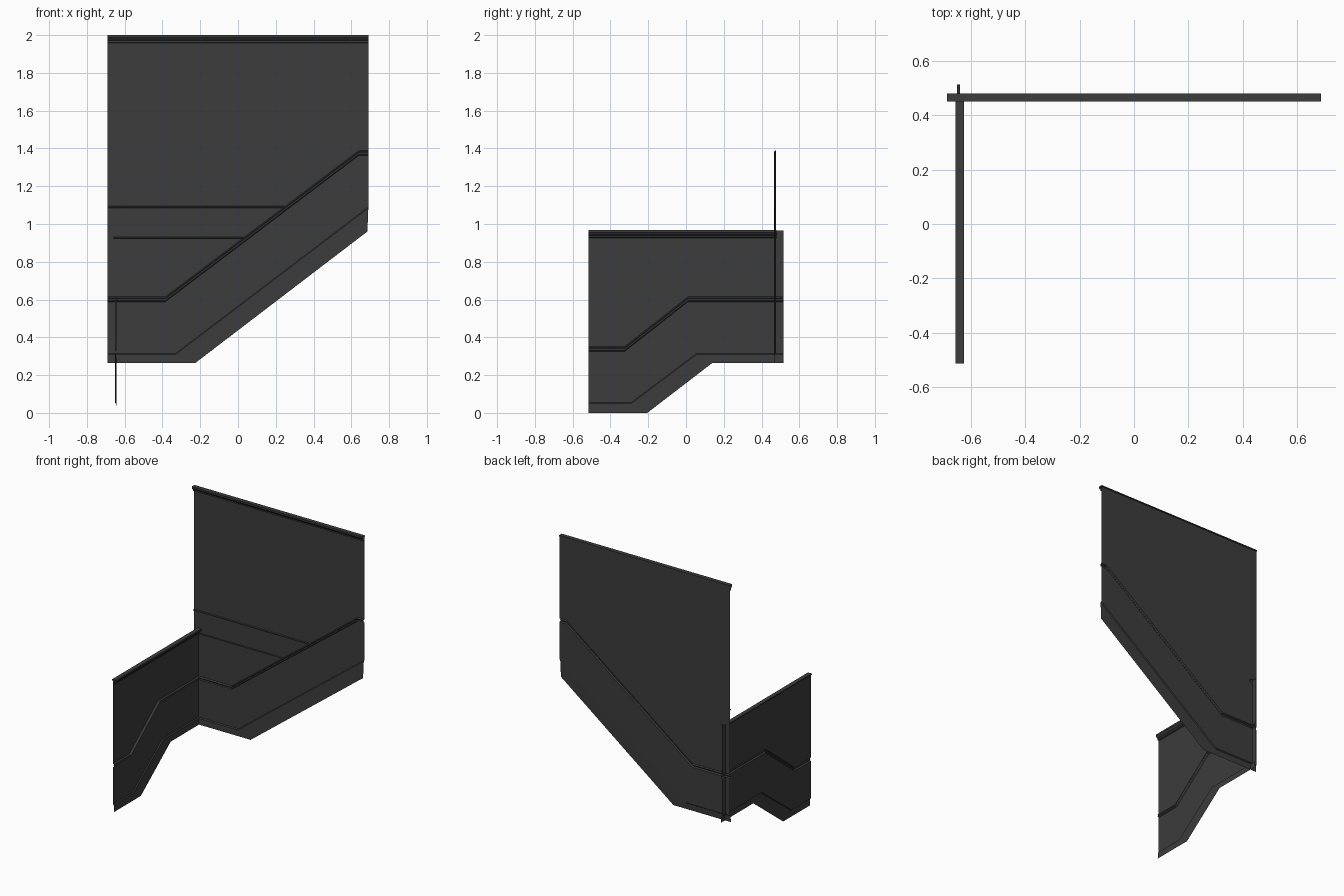
import bpy, bmesh

cube = bpy.data.objects.get("Cube")
if cube:
    bpy.data.objects.remove(cube, do_unlink=True)

paint = bpy.data.materials.new("charcoal paint")
paint.use_nodes = True
GREY = (0.045, 0.045, 0.045, 1)
paint.diffuse_color = GREY
paint.node_tree.nodes["Principled BSDF"].inputs["Base Color"].default_value = GREY


def on_back(u, depth, z):
    return (u, 0.476 - depth, z)


def on_side(u, depth, z):
    return (-0.652 + depth, u, z)


def sheet(name, place, rows):
    """Bridge rows of (depth, outline) from bottom to top into one thin sheet."""
    bm = bmesh.new()
    lines = [[bm.verts.new(place(u, d, z)) for u, z in line] for d, line in rows]
    for low, high in zip(lines, lines[1:]):
        for i in range(len(low) - 1):
            bm.faces.new((low[i], low[i + 1], high[i + 1], high[i]))
    mesh = bpy.data.meshes.new(name)
    bm.to_mesh(mesh)
    bm.free()
    mesh.materials.append(paint)
    obj = bpy.data.objects.new(name, mesh)
    bpy.context.collection.objects.link(obj)
    return obj


def raised(line, amount):
    return [(u, z + amount) for u, z in line]


def panelling(name, place, bottom, skirt, rail, top):
    """Skirting, dado, raised rail bead and upper wall."""
    crest = [(u, top) for u, z in rail]
    sheet(name, place, [
        (0.009, bottom), (0.007, raised(skirt, -0.006)), (0, skirt),
        (0, raised(rail, -0.027)), (0.01, raised(rail, -0.021)),
        (0.006, raised(rail, -0.013)), (0.01, raised(rail, -0.006)),
        (0, rail), (0, crest)])


def moulding(name, place, start, end, profile):
    sheet(name, place, [(d, [(start, z), (end, z)]) for d, z in profile])


def crown(name, place, start, end, top):
    moulding(name, place, start, end, [
        (0, top - 0.042), (0.009, top - 0.038), (0.009, top - 0.028),
        (0.018, top - 0.022), (0.025, top - 0.012), (0.025, top),
        (-0.006, top), (-0.006, top - 0.008), (0, top - 0.008)])


# Back wall beside the upper flight
panelling("back_wall", on_back,
          [(-0.69, 0.265), (-0.225, 0.265), (0.64, 0.926), (0.685, 0.96)],
          [(-0.69, 0.315), (-0.33, 0.315), (0.64, 1.052), (0.69, 1.09)],
          [(-0.69, 0.615), (-0.385, 0.615), (0.64, 1.39), (0.69, 1.39)], 1.995)
crown("back_crown", on_back, -0.69, 0.69, 2.0)

# Side wall beside the lower flight
panelling("side_wall", on_side,
          [(-0.515, 0), (-0.205, 0), (0.14, 0.265), (0.515, 0.265)],
          [(-0.515, 0.055), (-0.29, 0.055), (0.055, 0.315), (0.515, 0.315)],
          [(-0.515, 0.352), (-0.325, 0.352), (0.01, 0.615), (0.515, 0.615)], 0.965)
crown("side_crown", on_side, -0.515, 0.48, 0.968)

# Slim horizontal beads above the landing
for name, start, end, z, h in (("upper_bead", -0.69, 0.243, 1.09, 0.012),
                               ("lower_bead", -0.66, 0.03, 0.928, 0.007)):
    moulding(name, on_back, start, end,
             [(0, z - h / 2), (0.008, z - h / 4), (0.008, z + h / 4), (0, z + h / 2)])
